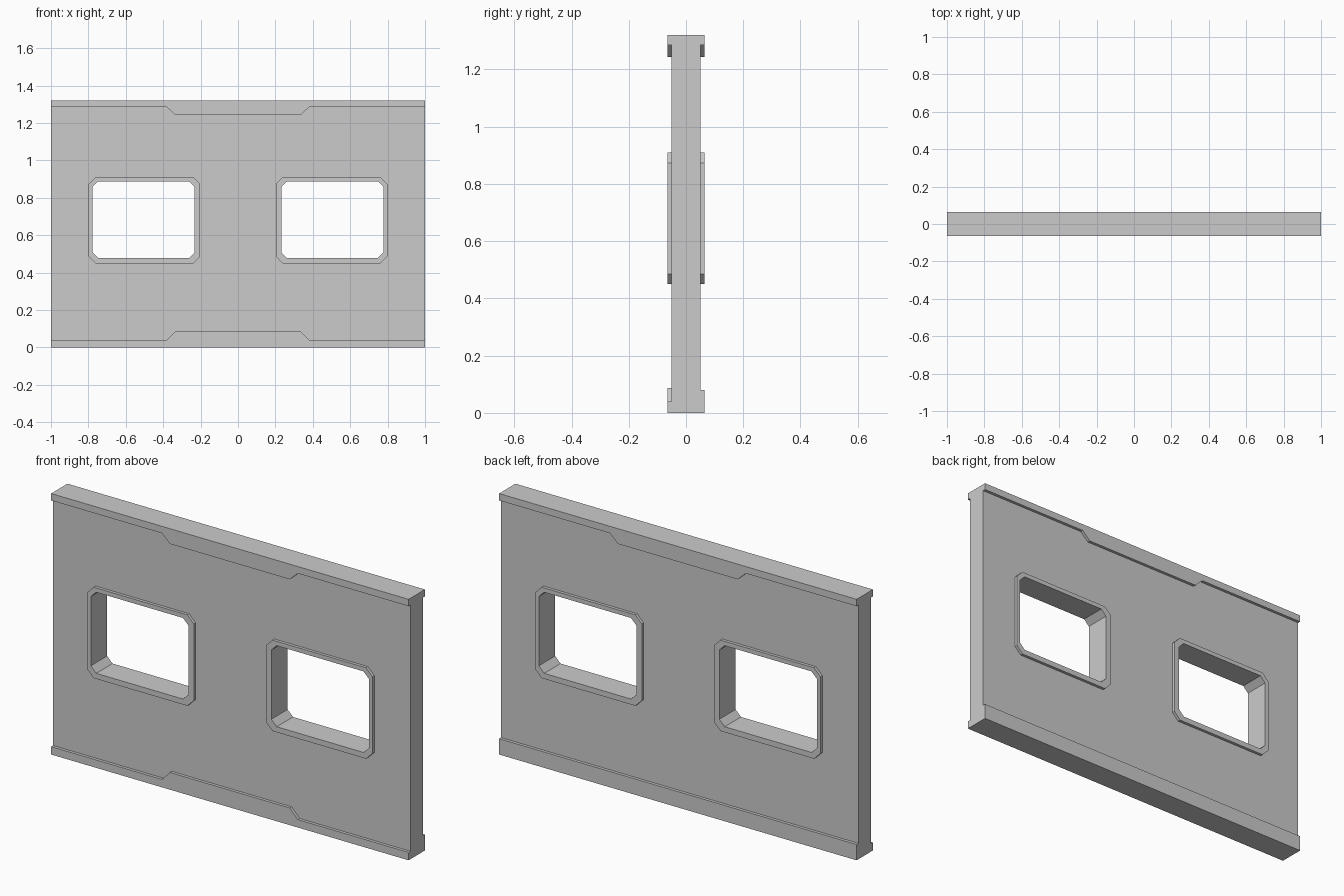
import bpy
import bmesh
from mathutils import Vector

cube = bpy.data.objects.get("Cube")
if cube:
    bpy.data.objects.remove(cube, do_unlink=True)

HEIGHT = 1.32
CORE = 0.05    # half thickness of the wall
FACE = 0.065   # half thickness over trims and frames

grey = bpy.data.materials.new("plain grey")
colour = (0.6, 0.6, 0.6, 1)
grey.diffuse_color = colour
grey.use_nodes = True
grey.node_tree.nodes["Principled BSDF"].inputs["Base Color"].default_value = colour


def slab(name, loops, y0, y1):
    """Fill x-z outlines (later loops are holes) and extrude from y0 to y1."""
    bm = bmesh.new()
    edges = []
    for loop in loops:
        verts = [bm.verts.new((x, y0, z)) for x, z in loop]
        edges += [bm.edges.new((v, verts[i - 1])) for i, v in enumerate(verts)]
    bmesh.ops.triangle_fill(bm, use_beauty=True, edges=edges, normal=Vector((0, -1, 0)))
    cap = bmesh.ops.extrude_face_region(bm, geom=bm.faces[:], use_keep_orig=True)
    moved = [g for g in cap["geom"] if isinstance(g, bmesh.types.BMVert)]
    bmesh.ops.translate(bm, verts=moved, vec=(0, y1 - y0, 0))
    bmesh.ops.recalc_face_normals(bm, faces=bm.faces[:])
    mesh = bpy.data.meshes.new(name)
    bm.to_mesh(mesh)
    bm.free()
    mesh.materials.append(grey)
    obj = bpy.data.objects.new(name, mesh)
    bpy.context.collection.objects.link(obj)
    return obj


def chamfered(cx, cz, w, h, c):
    """Rectangle outline with half sizes w, h and cut corners."""
    right = [(w - c, -h), (w, c - h), (w, h - c), (w - c, h)]
    left = [(-x, z) for x, z in reversed(right)]
    return [(cx + x, cz + z) for x, z in right + left]


def trim_outline(edge, side, middle):
    """Strip along an edge of the wall, deeper in the middle."""
    half = [(1, edge), (1, side), (0.38, side), (0.335, middle)]
    return half + [(-x, z) for x, z in reversed(half)]


# Window outlines, left and right
outer = [chamfered(s * 0.5, 0.68, 0.298, 0.23, 0.036) for s in (1, -1)]
inner = [chamfered(s * 0.505, 0.683, 0.273, 0.205, 0.03) for s in (1, -1)]

# Wall panel with two openings, lined by raised frames
slab("wall_panel", [[(-1, 0), (1, 0), (1, HEIGHT), (-1, HEIGHT)]] + outer, -CORE, CORE)
for side, rim, hole in zip(("left", "right"), outer, inner):
    slab(f"window_frame_{side}", [rim, hole], -FACE, FACE)

# Raised trims along the top and bottom; the back bottom one is straight
top_trim = trim_outline(HEIGHT, 1.285, 1.243)
slab("top_trim_front", [top_trim], -FACE, -CORE)
slab("top_trim_back", [top_trim], CORE, FACE)
slab("bottom_trim_front", [trim_outline(0, 0.04, 0.087)], -FACE, -CORE)
slab("bottom_trim_back", [[(-1, 0), (1, 0), (1, 0.08), (-1, 0.08)]], CORE, FACE)
